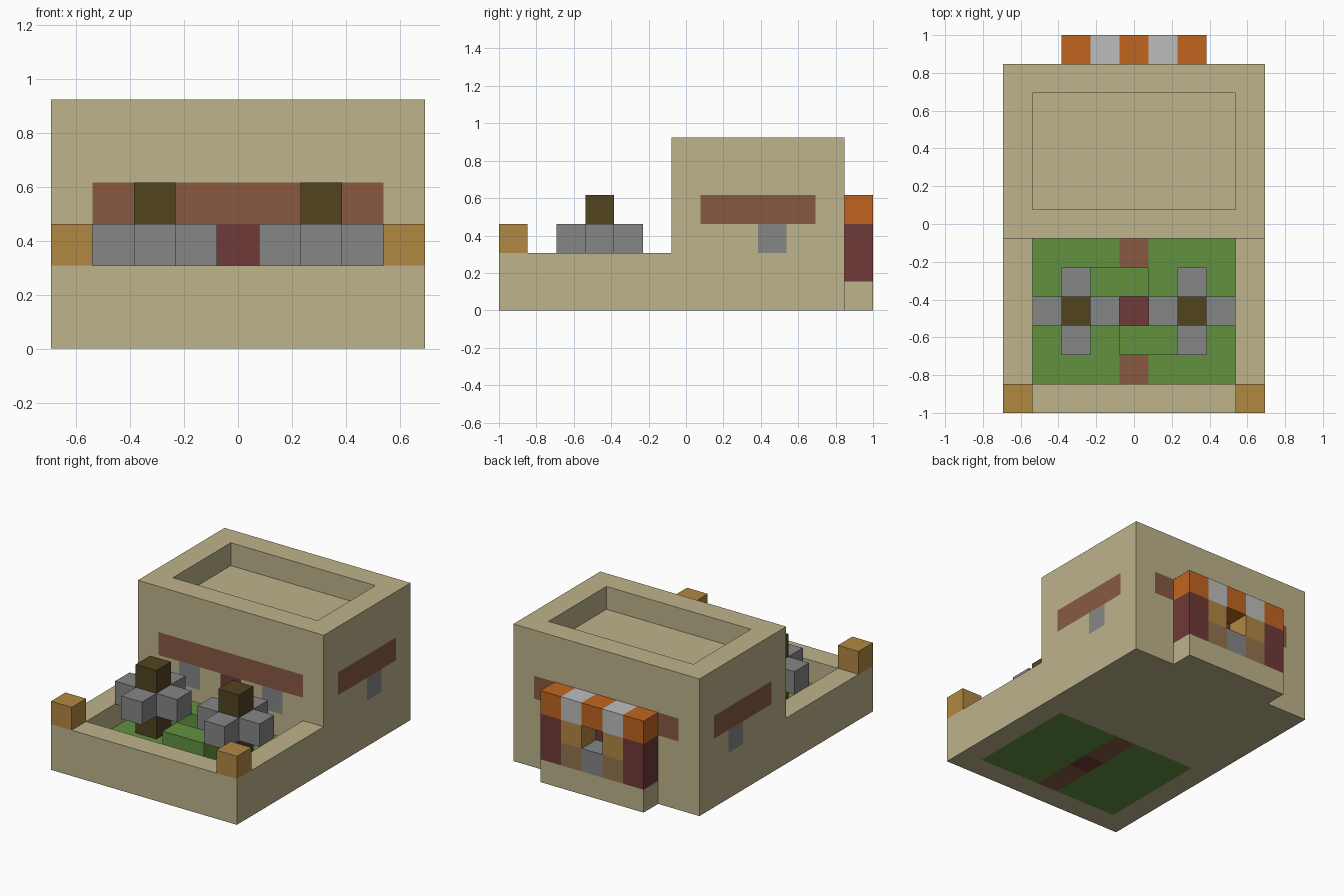
import bpy, bmesh
from mathutils import Vector

if "Cube" in bpy.data.objects:
    bpy.data.objects.remove(bpy.data.objects["Cube"], do_unlink=True)

U = 2 / 13                      # one block
ORIGIN = Vector((4.5, 6.5, 0))  # block coordinates of the model centre


def linear(c):
    return c / 12.92 if c <= 0.04045 else ((c + 0.055) / 1.055) ** 2.4


def material(name, hex_code):
    rgb = [linear(b / 255) for b in bytes.fromhex(hex_code)]
    mat = bpy.data.materials.new(name)
    mat.use_nodes = True
    mat.diffuse_color = (*rgb, 1)
    bsdf = next(n for n in mat.node_tree.nodes if n.type == "BSDF_PRINCIPLED")
    bsdf.inputs["Base Color"].default_value = (*rgb, 1)
    bsdf.inputs["Roughness"].default_value = 0.9
    return mat


SAND = material("sandstone", "BDB38B")
GRASS = material("grass green", "629140")
CLAY = material("clay brown", "885A42")
BRICK = material("dark red", "6E3A37")
GREY = material("mid grey", "868686")
BARK = material("dark bark", "524420")
OCHRE = material("ochre", "B08842")
TIMBER = material("dull timber", "927450")
ORANGE = material("awning orange", "C16520")
PALE = material("awning pale grey", "BDBDBD")


def box_mesh(lo, hi):
    """Box between two corners, in block units."""
    lo, hi = Vector(lo), Vector(hi)
    bm = bmesh.new()
    bmesh.ops.create_cube(bm, size=1)
    for v in bm.verts:
        v.co = lo + Vector((v.co[i] + 0.5) * (hi - lo)[i] for i in range(3))
    return bm


def cut(bm, axis, positions):
    normal = Vector((0, 0, 0))
    normal[axis] = 1
    for p in positions:
        geom = bm.verts[:] + bm.edges[:] + bm.faces[:]
        bmesh.ops.bisect_plane(bm, geom=geom, plane_co=normal * p, plane_no=normal)


def finish(bm, name, mats, rule=None):
    bm.normal_update()
    if rule:
        for f in bm.faces:
            f.material_index = mats.index(rule(f.calc_center_median(), f.normal))
    for v in bm.verts:
        v.co = (v.co - ORIGIN) * U
    mesh = bpy.data.meshes.new(name)
    bm.to_mesh(mesh)
    bm.free()
    for m in mats:
        mesh.materials.append(m)
    obj = bpy.data.objects.new(name, mesh)
    bpy.context.collection.objects.link(obj)
    return obj


def box(name, lo, hi, mat):
    return finish(box_mesh(lo, hi), name, [mat])


# House with sunken roof, painted bands, windows and doors
def house_colour(c, n):
    if abs(n.y) > 0.5 and not 6.5 < c.y < 11.5:
        if 3 < c.z < 4 and 1 < c.x < 8:
            return CLAY
        if 1 < c.z < 3 and 4 < c.x < 5:
            return BRICK
        if 2 < c.z < 3 and (2 < c.x < 3 or 6 < c.x < 7):
            return GREY
    if abs(n.x) > 0.5 and not 0.5 < c.x < 8.5:
        if 3 < c.z < 4 and 7 < c.y < 11:
            return CLAY
        if 2 < c.z < 3 and 9 < c.y < 10:
            return GREY
    return SAND


house = box_mesh((0, 6, 0), (9, 12, 6))
cut(house, 0, (1, 2, 3, 4, 5, 6, 7, 8))
cut(house, 1, (7, 9, 10, 11))
cut(house, 2, (1, 2, 3, 4))
roof = []
for f in house.faces:
    c = f.calc_center_median()
    if c.z > 5.9 and 1 < c.x < 8 and 7 < c.y < 11:
        roof.append(f)
ext = bmesh.ops.extrude_face_region(house, geom=roof)["geom"]
for e in ext:
    if isinstance(e, bmesh.types.BMVert):
        e.co.z -= 1
bmesh.ops.delete(house, geom=[f for f in roof if f.is_valid], context="FACES")
bmesh.ops.recalc_face_normals(house, faces=house.faces[:])
finish(house, "house", [SAND, CLAY, BRICK, GREY], house_colour)

# Garden walls and corner posts
box("garden_front_wall", (0, 0, 0), (9, 1, 2), SAND)
for side, x in (("right", 0), ("left", 8)):
    box(side + "_garden_wall", (x, 1, 0), (x + 1, 6, 2), SAND)
    box(side + "_corner_post", (x, 0, 2), (x + 1, 1, 3), OCHRE)


# Lawn with a path and a centre tile
def lawn_colour(c, n):
    if 4 < c.x < 5:
        return BRICK if 3 < c.y < 4 else CLAY
    return GRASS


lawn = box_mesh((1, 1, 0), (8, 6, 1))
cut(lawn, 0, (4, 5))
cut(lawn, 1, (3, 4))
finish(lawn, "lawn", [GRASS, CLAY, BRICK], lawn_colour)

# Hedges
box("front_hedge", (4, 2, 1), (6, 3, 2), GRASS)
box("back_hedge", (3, 4, 1), (5, 5, 2), GRASS)

# Trees: a trunk with four blocks around it
for side, x in (("right", 2), ("left", 6)):
    box(side + "_tree_trunk", (x, 3, 1), (x + 1, 4, 4), BARK)
    for i, (dx, dy) in enumerate(((-1, 0), (1, 0), (0, -1), (0, 1))):
        lo = Vector((x + dx, 3 + dy, 2))
        box(f"{side}_tree_branch_{i + 1}", lo, lo + Vector((1, 1, 1)), GREY)

# Market stall on the back wall
box("stall_base", (2, 12, 0), (7, 13, 1), SAND)
box("stall_step", (4, 12, 1), (5, 13, 2), GREY)
for side, post, panel in (("right", 2, 3), ("left", 6, 5)):
    box(side + "_stall_post", (post, 12, 1), (post + 1, 13, 3), BRICK)
    box(side + "_stall_counter", (panel, 12, 1), (panel + 1, 13, 2), TIMBER)
    box(side + "_stall_panel", (panel, 12, 2), (panel + 1, 13, 3), OCHRE)
for i in range(5):
    box(f"awning_{i + 1}", (2 + i, 12, 3), (3 + i, 13, 4), PALE if i % 2 else ORANGE)
